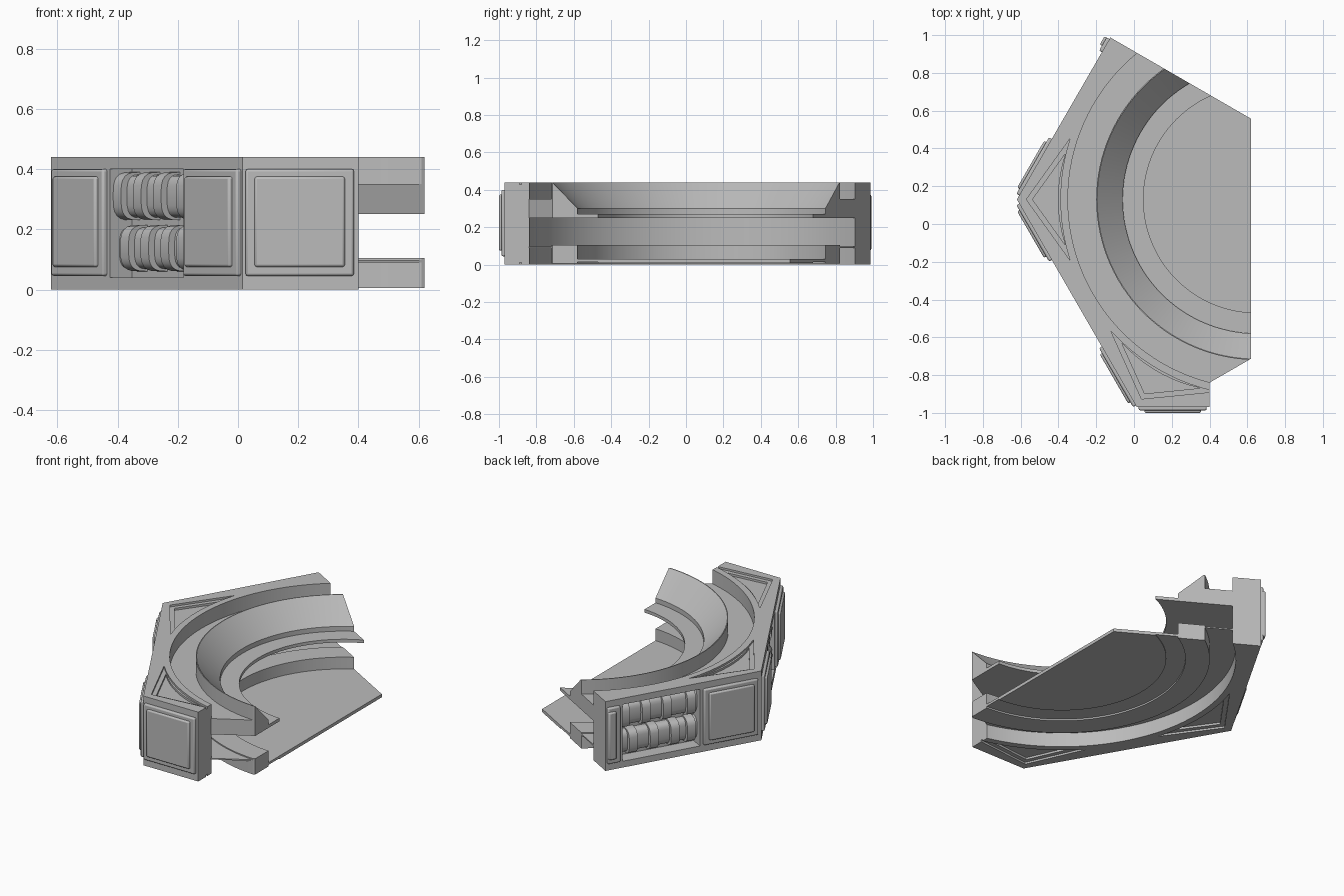
import bpy, bmesh, math
from mathutils import Vector

if "Cube" in bpy.data.objects:
    bpy.data.objects.remove(bpy.data.objects["Cube"])

CENTRE = Vector((0.65, 0.13, 0))   # shared axis of all the arcs
APOTHEM, TOP = 1.10, 0.44

grey = bpy.data.materials.new("plain_grey")
grey.use_nodes = True
grey.diffuse_color = (0.5, 0.5, 0.5, 1)
grey.node_tree.nodes["Principled BSDF"].inputs["Base Color"].default_value = (0.5, 0.5, 0.5, 1)

# Clipping planes: (point, outward normal)
UPPER_END = (Vector((0, 0.915, 0)), Vector((0.5, 0.866, 0)))
LOWER_END = (Vector((0.40, -0.84, 0)), Vector((0.5, -0.866, 0)))
OPEN_SIDE = (Vector((0.62, 0, 0)), Vector((1, 0, 0)))
WALL_END = (Vector((0.40, 0, 0)), Vector((1, 0, 0)))


def direction(degrees):
    a = math.radians(degrees)
    return Vector((math.cos(a), math.sin(a), 0))


def finish(name, bm, bevel=0, smooth=True):
    bmesh.ops.recalc_face_normals(bm, faces=bm.faces)
    mesh = bpy.data.meshes.new(name)
    bm.to_mesh(mesh)
    bm.free()
    mesh.materials.append(grey)
    obj = bpy.data.objects.new(name, mesh)
    bpy.context.collection.objects.link(obj)
    if bevel:
        mod = obj.modifiers.new("soft_edges", 'BEVEL')
        mod.width, mod.segments = bevel, 2
    if smooth:
        smooth_object(obj)
    return obj


def smooth_object(obj):
    bpy.ops.object.select_all(action='DESELECT')
    obj.select_set(True)
    bpy.context.view_layer.objects.active = obj
    bpy.ops.object.shade_smooth_by_angle(angle=math.radians(30))


def lathe(name, profile, planes, steps=120, smooth=True):
    """Revolve profile(angle) -> [(r, z)] and clip it by planes."""
    bm = bmesh.new()
    rings = []
    for i in range(steps):
        a = 360 * i / steps
        rings.append([bm.verts.new(CENTRE + direction(a) * r + Vector((0, 0, z)))
                      for r, z in profile(a)])
    n = len(rings[0])
    for i in range(steps):
        p, q = rings[i], rings[(i + 1) % steps]
        for j in range(n):
            k = (j + 1) % n
            bm.faces.new((p[j], q[j], q[k], p[k]))
    for co, no in planes:
        cut = bmesh.ops.bisect_plane(bm, geom=bm.verts[:] + bm.edges[:] + bm.faces[:],
                                     plane_co=co, plane_no=no, clear_outer=True)
        edges = [e for e in cut["geom_cut"] if isinstance(e, bmesh.types.BMEdge)]
        bmesh.ops.holes_fill(bm, edges=edges, sides=0)
    return finish(name, bm, smooth=smooth)


def prism(name, points, offset, bevel=0, smooth=True):
    bm = bmesh.new()
    a = [bm.verts.new(p) for p in points]
    b = [bm.verts.new(p + offset) for p in points]
    bm.faces.new(a)
    bm.faces.new(b[::-1])
    for i in range(len(a)):
        k = (i + 1) % len(a)
        bm.faces.new((a[i], a[k], b[k], b[i]))
    return finish(name, bm, bevel, smooth)


def on_side(normal, u, v, z):
    """Point on a wall side: u along it, v out of it."""
    return CENTRE + direction(normal) * (APOTHEM + v) + direction(normal + 90) * u + Vector((0, 0, z))


def side_box(name, normal, u0, u1, v0, v1, z0, z1, bevel=0):
    corners = [on_side(normal, u0, v, z) for v, z in ((v0, z0), (v1, z0), (v1, z1), (v0, z1))]
    return prism(name, corners, direction(normal + 90) * (u1 - u0), bevel, bool(bevel))


def carve(target, cutter):
    mod = target.modifiers.new("carve", 'BOOLEAN')
    mod.operation, mod.solver, mod.object = 'DIFFERENCE', 'EXACT', cutter
    bpy.context.view_layer.update()
    graph = bpy.context.evaluated_depsgraph_get()
    mesh = bpy.data.meshes.new_from_object(target.evaluated_get(graph))
    target.modifiers.clear()
    target.data = mesh
    bpy.data.objects.remove(cutter)


# Outer wall: round inside, six-sided outside
def wall_profile(a):
    r = APOTHEM / math.cos(math.radians((a % 60) - 30))
    return [(1.0, 0), (r, 0), (r, TOP), (1.0, TOP)]


wall = lathe("outer_wall", wall_profile, (WALL_END, UPPER_END), smooth=False)

# Side recesses for the padded rows
for normal in (210, 150):
    carve(wall, side_box("recess_cutter", normal, -0.245, 0.245, -0.085, 0.05, 0.04, 0.40))


# Stepped triangular recesses at the corners, above and below
def corner_triangle(corner, shrink, z0, depth):
    outline = [CENTRE + direction(corner) * 1.22]
    outline += [CENTRE + direction(corner + a) * 1.04 for a in range(-18, 19, 4)]
    middle = CENTRE + direction(corner) * 1.09
    return prism("corner_cutter", [middle + (p - middle) * shrink + Vector((0, 0, z0)) for p in outline],
                 Vector((0, 0, depth)), smooth=False)


for corner in (180, 240):
    for shrink, depth in ((1.0, 0.012), (0.75, 0.025)):
        carve(wall, corner_triangle(corner, shrink, TOP - depth, 0.1))
        carve(wall, corner_triangle(corner, shrink, depth, -0.1))
smooth_object(wall)

# Upper ring: channel floor, sloped rim and inner ledge
UPPER = [(0.60, 0.25), (1.003, 0.25), (1.003, 0.35), (0.85, 0.35), (0.85, TOP),
         (0.845, TOP), (0.71, 0.30), (0.71, 0.27), (0.60, 0.27)]
lathe("upper_ring", lambda a: UPPER, (OPEN_SIDE, UPPER_END, LOWER_END))

# Floor with its raised lower ring and thin shelf to the wall
LOWER = [(0.01, 0.03), (0.71, 0.03), (0.71, 0.105), (0.85, 0.105), (0.85, 0.098),
         (1.003, 0.098), (1.003, 0.09), (0.85, 0.09), (0.85, 0.005), (0.71, 0.005),
         (0.71, 0.015), (0.60, 0.015), (0.60, 0.01), (0.01, 0.01)]
lathe("floor_and_lower_ring", lambda a: LOWER, (OPEN_SIDE, UPPER_END, LOWER_END))

# Raised panels at the ends of each side
PANELS = ((270, -0.625, -0.265), (210, -0.61, -0.265), (210, 0.265, 0.625),
          (150, 0.265, 0.61), (150, -0.345, -0.265))
for normal, u0, u1 in PANELS:
    inset = 0.03
    inner_u0 = u0 if u1 - u0 < 0.2 else u0 + inset
    side_box("panel_frame", normal, u0, u1, -0.01, 0.017, 0.045, 0.40, 0.008)
    side_box("panel_centre", normal, inner_u0, u1 - inset, 0, 0.03, 0.075, 0.375, 0.008)


# Padded rows with raised bands inside the recesses
def pad(name, normal, u0, u1, z0, z1, bulge):
    points = []
    for i in range(13):
        t = math.pi * i / 12
        c, s = math.cos(t), math.sin(t)
        z = (z0 + z1) / 2 - (z1 - z0) / 2 * math.copysign(abs(c) ** 0.6, c)
        points.append(on_side(normal, u0, -0.09 + bulge * max(s, 0) ** 0.6, z))
    prism(name, points, direction(normal + 90) * (u1 - u0))


for normal in (210, 150):
    for z0, z1, shift in ((0.06, 0.215, 0.03), (0.23, 0.39, -0.02)):
        pad("padded_row", normal, -0.243, 0.243, z0 + 0.008, z1 - 0.008, 0.055)
        for k in range(4):
            u = -0.2 + 0.133 * k + shift * (1 if k < 3 else 0)
            pad("pad_band", normal, u - 0.027, u + 0.027, z0, z1, 0.078)
